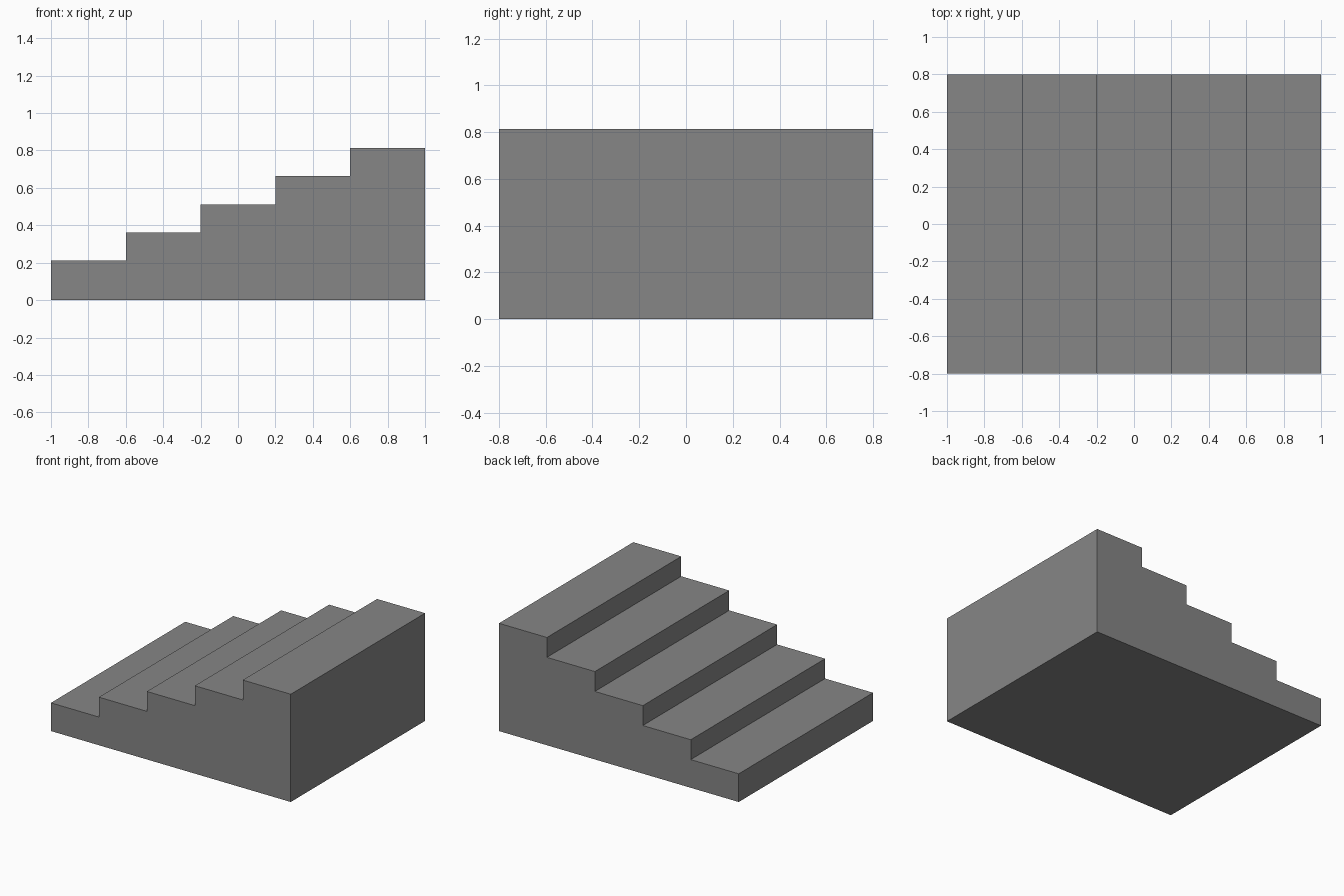
import bpy
import bmesh

if "Cube" in bpy.data.objects:
    bpy.data.objects.remove(bpy.data.objects["Cube"])

STEPS = 5
RUN = 0.4            # tread depth along x
RISE = 0.15          # height gained per step
FIRST = 0.2125       # height of the lowest step
HALF_LENGTH, HALF_WIDTH = 1.0, 0.8

# Plain grey colour
grey = bpy.data.materials.new("grey")
grey.diffuse_color = (0.24, 0.24, 0.24, 1)
grey.use_nodes = True
grey.node_tree.nodes["Principled BSDF"].inputs["Base Color"].default_value = grey.diffuse_color

# Stepped side profile, climbing towards +x
profile = [(-HALF_LENGTH, 0)]
for i in range(STEPS):
    x, z = -HALF_LENGTH + i * RUN, FIRST + i * RISE
    profile += [(x, z), (x + RUN, z)]
profile.append((HALF_LENGTH, 0))

# Extrude the profile across the full width
bm = bmesh.new()
side = bm.faces.new([bm.verts.new((x, -HALF_WIDTH, z)) for x, z in profile])
extruded = bmesh.ops.extrude_face_region(bm, geom=[side])["geom"]
verts = [v for v in extruded if isinstance(v, bmesh.types.BMVert)]
bmesh.ops.translate(bm, verts=verts, vec=(0, 2 * HALF_WIDTH, 0))
# Keep the front cap if the extrusion removed it
if not any(all(v.co.y < 0 for v in f.verts) for f in bm.faces):
    bm.faces.new([v for v in bm.verts if v.co.y < 0])
bmesh.ops.recalc_face_normals(bm, faces=bm.faces)

mesh = bpy.data.meshes.new("staircase")
bm.to_mesh(mesh)
bm.free()
mesh.materials.append(grey)
staircase = bpy.data.objects.new("staircase", mesh)
bpy.context.collection.objects.link(staircase)
